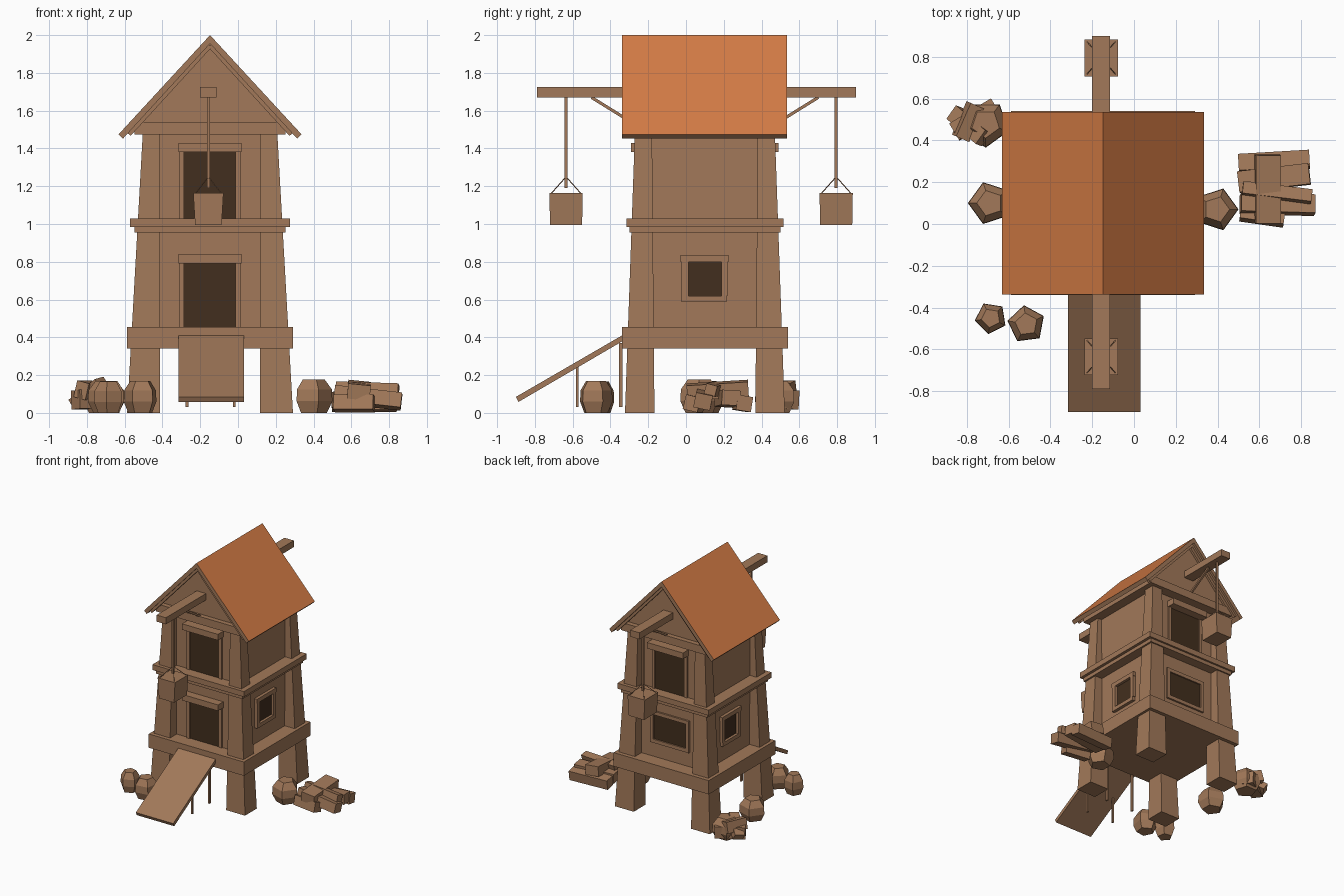
import bpy, bmesh, math, random
from mathutils import Vector, Matrix

if "Cube" in bpy.data.objects:
    bpy.data.objects.remove(bpy.data.objects["Cube"])

random.seed(4)
CX, CY = -0.148, 0.1          # tower axis


def material(name, rgb):
    m = bpy.data.materials.new(name)
    m.diffuse_color = (*rgb, 1)
    m.use_nodes = True
    m.node_tree.nodes["Principled BSDF"].inputs["Base Color"].default_value = m.diffuse_color
    return m


WOOD = material("brown wood", (0.36, 0.19, 0.10))
TILE = material("orange roof", (0.66, 0.20, 0.06))
DARK = material("dark opening", (0.055, 0.028, 0.013))


def make(name, verts, faces, mat=WOOD):
    me = bpy.data.meshes.new(name)
    me.from_pydata([tuple(v) for v in verts], [], faces)
    bm = bmesh.new()
    bm.from_mesh(me)
    bmesh.ops.recalc_face_normals(bm, faces=bm.faces)
    bm.to_mesh(me)
    bm.free()
    me.materials.append(mat)
    ob = bpy.data.objects.new(name, me)
    bpy.context.collection.objects.link(ob)
    return ob


def loft(name, rings, mat=WOOD):
    """Closed skin through rings of equal point count."""
    n = len(rings[0])
    verts = [v for r in rings for v in r]
    faces = [tuple(range(n)), tuple(range(len(verts) - n, len(verts)))]
    for k in range(len(rings) - 1):
        for i in range(n):
            j = (i + 1) % n
            faces.append((k*n + i, k*n + j, k*n + n + j, k*n + n + i))
    return make(name, verts, faces, mat)


def rect(x, y, z, hx, hy):
    return [(x - hx, y - hy, z), (x + hx, y - hy, z), (x + hx, y + hy, z), (x - hx, y + hy, z)]


def box(name, x0, x1, y0, y1, z0, z1, mat=WOOD):
    c = ((x0 + x1)/2, (y0 + y1)/2)
    h = ((x1 - x0)/2, (y1 - y0)/2)
    return loft(name, [rect(*c, z0, *h), rect(*c, z1, *h)], mat)


def bar(name, a, b, w, t=None, roll=0, mat=WOOD):
    """Square-ended beam from point a to point b."""
    a, b = Vector(a), Vector(b)
    t = t or w
    d = b - a
    rot = d.to_track_quat('Z', 'Y').to_matrix() @ Matrix.Rotation(roll, 3, 'Z')
    return loft(name, [[rot @ Vector(p) + a for p in rect(0, 0, z, w/2, t/2)]
                       for z in (0, d.length)], mat)


def prism_y(name, profile, y0, y1, mat=WOOD):
    return loft(name, [[(x, y, z) for x, z in profile] for y in (y0, y1)], mat)


# four leaning corner posts
for sx in (-1, 1):
    for sy in (-1, 1):
        loft("corner_post", [rect(CX + sx*0.352, CY + sy*0.345, 0, 0.087, 0.078),
                             rect(CX + sx*0.310, CY + sy*0.325, 1.5, 0.045, 0.045)])

# floor slabs
for name, hx, hy, z0, z1 in (("ground_platform", 0.44, 0.44, 0.34, 0.415),
                             ("ground_platform_lip", 0.44, 0.44, 0.415, 0.455),
                             ("middle_beam", 0.40, 0.40, 0.955, 0.985),
                             ("middle_floor", 0.423, 0.415, 0.985, 1.03),
                             ("upper_beam", 0.40, 0.40, 1.475, 1.54)):
    box(name, CX - hx, CX + hx, CY - hy, CY + hy, z0, z1)

# walls of both storeys
W = 0.32
box("lower_wall", CX - W, CX + W, CY - W, CY + W, 0.455, 0.955)
box("upper_wall", CX - W, CX + W, CY - W, CY + W, 1.03, 1.475)

# gable ends and roof
prism_y("gable", [(CX - 0.38, 1.54), (CX + 0.38, 1.54), (CX, 1.955)], CY - 0.36, CY + 0.36)
for s in (-1, 1):
    roof = prism_y("roof_slope", [(CX, 2.0), (CX + s*0.484, 1.475),
                                  (CX + s*0.461, 1.452), (CX, 1.955)], -0.338, 0.535)
    roof.data.materials.append(TILE)
    for p in roof.data.polygons:
        if p.normal.z > 0.3:
            p.material_index = 1
    # slim bargeboards just under the slope at each end
    for y in (-0.315, 0.505):
        bar("bargeboard", (CX + s*0.43, y, 1.475), (CX, y, 1.945), 0.025)

# doors (front, upper back), lintels
Z = 0.004
for y, s, z0, z1 in ((CY - W, -1, 0.455, 0.80), (CY - W, -1, 1.03, 1.39), (CY + W, 1, 1.03, 1.39)):
    ys = sorted((y, y + s*Z))
    box("door_opening", -0.285, -0.005, *ys, z0, z1, DARK)
    ys = sorted((y, y + s*0.07))
    box("door_lintel", -0.315, 0.018, *ys, z1 - 0.01, z1 + 0.04)
    for x in (-0.30, 0.0):
        ys = sorted((y, y + s*0.012))
        box("door_jamb", x - 0.012, x + 0.012, *ys, z0, z1)

# side windows with raised frame
for s in (-1, 1):
    x = CX + s*W
    xs = sorted((x, x + s*0.004))
    box("side_window", *xs, 0.012, 0.188, 0.62, 0.80, DARK)
    xs = sorted((x, x + s*0.025))
    box("window_frame", *xs, -0.03, 0.225, 0.80, 0.835)
    box("window_frame", *xs, -0.025, 0.215, 0.588, 0.62)
    box("window_frame", *xs, -0.025, 0.012, 0.62, 0.80)
    box("window_frame", *xs, 0.188, 0.22, 0.62, 0.80)

# wide back window
yb = CY + W
box("back_window", -0.30, 0.0, yb, yb + Z, 0.60, 0.82, DARK)
for z in (0.59, 0.825):
    box("back_window_frame", -0.33, 0.03, yb, yb + 0.015, z - 0.015, z + 0.015)
for x in (-0.315, 0.015):
    box("back_window_frame", x - 0.015, x + 0.015, yb, yb + 0.015, 0.60, 0.82)

# hoist beam, braces, ropes and buckets
BX = -0.157
box("hoist_beam", BX - 0.043, BX + 0.043, -0.79, 0.90, 1.67, 1.725)
for s, by in ((-1, -0.635), (1, 0.795)):
    bar("hoist_brace", (BX, CY + s*0.60, 1.67), (BX, CY + s*0.35, 1.515), 0.016)
    bar("hoist_rope", (BX, by, 1.19), (BX, by, 1.68), 0.016)
    loft("bucket", [rect(BX, by, 0.995, 0.07, 0.085), rect(BX, by, 1.165, 0.08, 0.088)])
    for dx in (-0.07, 0.07):
        for dy in (-0.08, 0.08):
            bar("bucket_cord", (BX + dx, by + dy, 1.16), (BX, by, 1.25), 0.004)

# entrance ramp and its thin props
loft("ramp", [[(x, y, z) for y, z in ((-0.9, 0.085), (-0.887, 0.058), (-0.33, 0.383), (-0.33, 0.415))]
              for x in (-0.315, 0.031)])
for x in (-0.27, -0.02):
    box("ramp_prop", x - 0.007, x + 0.007, -0.582, -0.568, 0.03, 0.26)
    box("ramp_prop", x - 0.007, x + 0.007, -0.355, -0.335, 0.03, 0.37)

# rounded sacks on the ground
for x, y, r, h, a in ((-0.69, 0.10, 0.105, 0.17, 3.14), (-0.685, -0.45, 0.078, 0.165, 3.3),
                      (-0.515, -0.48, 0.092, 0.17, 1.7), (0.395, 0.07, 0.105, 0.178, 0.0),
                      (-0.71, 0.48, 0.115, 0.17, 2.2)):
    rings = []
    for f, z in ((0.72, 0), (1, 0.35*h), (0.97, 0.7*h), (0.6, h)):
        rings.append([(x + r*f*math.cos(a + i*math.tau/5), y + r*f*math.sin(a + i*math.tau/5), z)
                      for i in range(5)])
    loft("sack", rings)

# plank pile on the right
for a, b, w, t in (((0.50, 0.29, 0.05), (0.84, 0.31, 0.05), 0.08, 0.08),
                   ((0.51, 0.06, 0.05), (0.72, 0.03, 0.05), 0.08, 0.08),
                   ((0.50, 0.20, 0.07), (0.84, 0.24, 0.08), 0.10, 0.08),
                   ((0.51, 0.10, 0.10), (0.865, 0.09, 0.06), 0.09, 0.08),
                   ((0.52, 0.17, 0.13), (0.85, 0.13, 0.12), 0.06, 0.06)):
    bar("pile_plank", a, b, w, t, random.uniform(-0.3, 0.3))
bar("pile_top_plank", (0.64, 0.005, 0.11), (0.64, 0.33, 0.13), 0.12, 0.08, 0.1)

# plank pile at the back left
for a, b, w, t in (((-0.86, 0.44, 0.07), (-0.66, 0.56, 0.07), 0.09, 0.10),
                   ((-0.83, 0.41, 0.12), (-0.76, 0.57, 0.12), 0.07, 0.09),
                   ((-0.86, 0.53, 0.05), (-0.72, 0.41, 0.16), 0.08, 0.06)):
    bar("corner_pile_plank", a, b, w, t, random.uniform(-0.3, 0.3))
